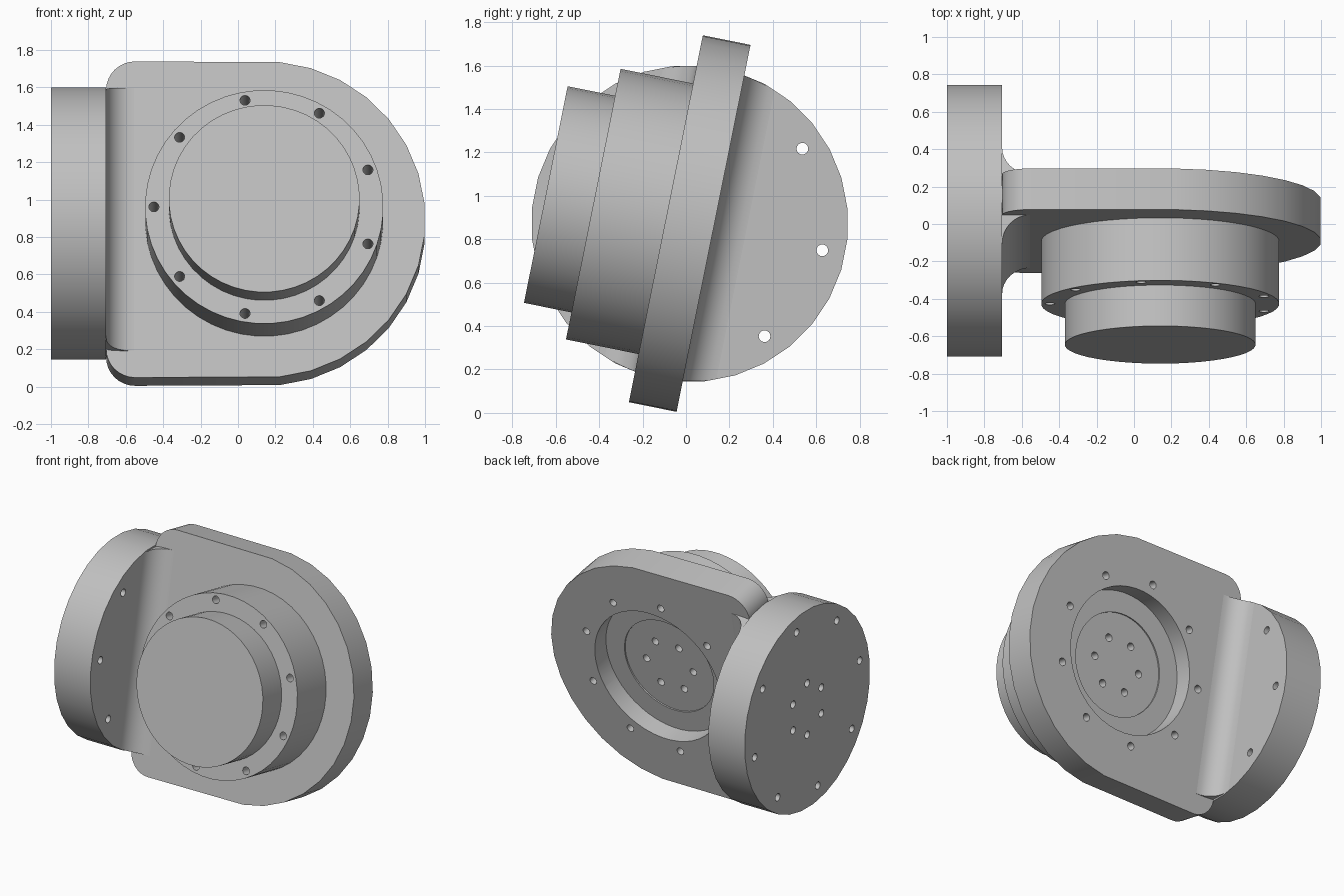
import bpy, bmesh, math
from mathutils import Matrix, Vector

if "Cube" in bpy.data.objects:
    bpy.data.objects.remove(bpy.data.objects["Cube"])

TILT = math.radians(11.4)
# Shared tilted frame: every part is modelled upright, then placed with this
FRAME = Matrix.Translation((0, 0.017, 0.872)) @ Matrix.Rotation(-TILT, 4, 'X')
CX = 0.14                      # drum axis in x
DISC_R = 0.73
FACE_X = -0.705                # inner face of the side disc
HALF = 0.112                   # half thickness of the plate

metal = bpy.data.materials.new("light_grey_metal")
metal.diffuse_color = (0.53, 0.53, 0.53, 1)
metal.use_nodes = True
metal.node_tree.nodes["Principled BSDF"].inputs["Base Color"].default_value = metal.diffuse_color


def make(name, bm):
    bmesh.ops.recalc_face_normals(bm, faces=bm.faces)
    me = bpy.data.meshes.new(name)
    bm.to_mesh(me)
    bm.free()
    ob = bpy.data.objects.new(name, me)
    bpy.context.collection.objects.link(ob)
    ob.matrix_world = FRAME
    me.materials.append(metal)
    return ob


def add_cyl(bm, axis, a, b, r, u, v, seg=32):
    """Cylinder from a to b along x (u, v = y, z) or along y (u, v = x, z)."""
    mid = (a + b) / 2
    if axis == 'X':
        m = Matrix.Translation((mid, u, v)) @ Matrix.Rotation(math.pi / 2, 4, 'Y')
    else:
        m = Matrix.Translation((u, mid, v)) @ Matrix.Rotation(math.pi / 2, 4, 'X')
    m = m @ Matrix.Rotation(math.pi / seg, 4, 'Z')
    bmesh.ops.create_cone(bm, cap_ends=True, segments=seg, radius1=r, radius2=r,
                          depth=abs(b - a), matrix=m)


def add_ring(bm, axis, a, b, count, ring, start, u=0.0, r=0.027):
    for i in range(count):
        t = start + math.tau * i / count
        add_cyl(bm, axis, a, b, r, u + ring * math.cos(t), ring * math.sin(t), 16)


def prism(name, outline, y0, y1):
    """Extrude an x-z outline along y."""
    bm = bmesh.new()
    face = bm.faces.new([bm.verts.new((x, y0, z)) for x, z in outline])
    out = bmesh.ops.extrude_face_region(bm, geom=[face])
    bmesh.ops.translate(bm, vec=(0, y1 - y0, 0),
                        verts=[g for g in out['geom'] if isinstance(g, bmesh.types.BMVert)])
    return make(name, bm)


def cut(ob, bm):
    cutter = make("cutter", bm)
    cutter.hide_render = True
    mod = ob.modifiers.new("cut", 'BOOLEAN')
    mod.operation, mod.solver, mod.object = 'DIFFERENCE', 'EXACT', cutter
    bpy.context.view_layer.update()
    me = bpy.data.meshes.new_from_object(ob.evaluated_get(bpy.context.evaluated_depsgraph_get()))
    ob.modifiers.clear()
    ob.data = me
    bpy.data.objects.remove(cutter)


# Mounting plate: round right end, rounded left corners
R, C = 0.862, 0.155
outline = []
for i in range(16):
    t = -math.pi / 2 + math.pi * (i + 0.5) / 16
    outline.append((CX + R * math.cos(t), R * math.sin(t)))
for sz, a0 in ((1, math.pi / 2), (-1, math.pi)):
    for i in range(9):
        t = a0 + math.pi / 2 * i / 8
        outline.append((FACE_X + C + C * math.cos(t), sz * (R - C) + C * math.sin(t)))
plate = prism("mounting_plate", outline, -HALF, HALF)

# Stepped drum on the front of the plate
bm = bmesh.new()
add_cyl(bm, 'Y', -0.453, -HALF, 0.637, CX, 0, 48)
drum = make("drum", bm)
bm = bmesh.new()
add_cyl(bm, 'Y', -0.676, -0.453, 0.51, CX, 0, 48)
cap = make("drum_cap", bm)

# Nine bolt holes through drum and plate
for ob in (plate, drum):
    bm = bmesh.new()
    add_ring(bm, 'Y', -0.6, 0.3, 9, 0.59, math.pi, CX)
    cut(ob, bm)

# Round recess in the back, with a hub and six hub holes
for r, depth in ((0.51, -0.02), (0.36, -0.03)):
    bm = bmesh.new()
    add_cyl(bm, 'Y', depth, 0.3, r, CX, 0, 48)
    cut(plate, bm)
bm = bmesh.new()
add_ring(bm, 'Y', -0.09, 0.3, 6, 0.19, 0, CX)
cut(plate, bm)

# Side disc with an outer ring of eight holes and an inner ring of six
bm = bmesh.new()
add_cyl(bm, 'X', -1.0, FACE_X, DISC_R, 0, 0, 32)
disc = make("side_disc", bm)
bm = bmesh.new()
add_ring(bm, 'X', -1.2, -0.5, 8, 0.623, 0)
add_ring(bm, 'X', -1.2, -0.75, 6, 0.19, math.pi / 2 + TILT)
cut(disc, bm)

# Concave fillets joining disc and plate, trimmed to the disc outline
F = 0.15
fillets = []
for name, s in (("front_fillet", -1), ("back_fillet", 1)):
    section = [(FACE_X, 0.0)]
    for i in range(9):
        t = math.pi + math.pi / 2 * i / 8
        section.append((FACE_X + F + F * math.cos(t), HALF + F + F * math.sin(t)))
    section.append((FACE_X + F, 0.0))
    bm = bmesh.new()
    ends = []
    for sz in (-1, 1):
        ends.append([bm.verts.new((x, s * y, sz * math.sqrt((DISC_R - 0.004) ** 2 - y * y)))
                     for x, y in section])
        bm.faces.new(ends[-1])
    n = len(section)
    for i in range(n):
        j = (i + 1) % n
        bm.faces.new((ends[0][i], ends[0][j], ends[1][j], ends[1][i]))
    fillets.append(make(name, bm))

# Smooth the round walls, keep rims sharp
bpy.ops.object.select_all(action='DESELECT')
for ob in [plate, drum, cap, disc] + fillets:
    ob.select_set(True)
bpy.context.view_layer.objects.active = plate
bpy.ops.object.shade_smooth_by_angle(angle=math.radians(30))
